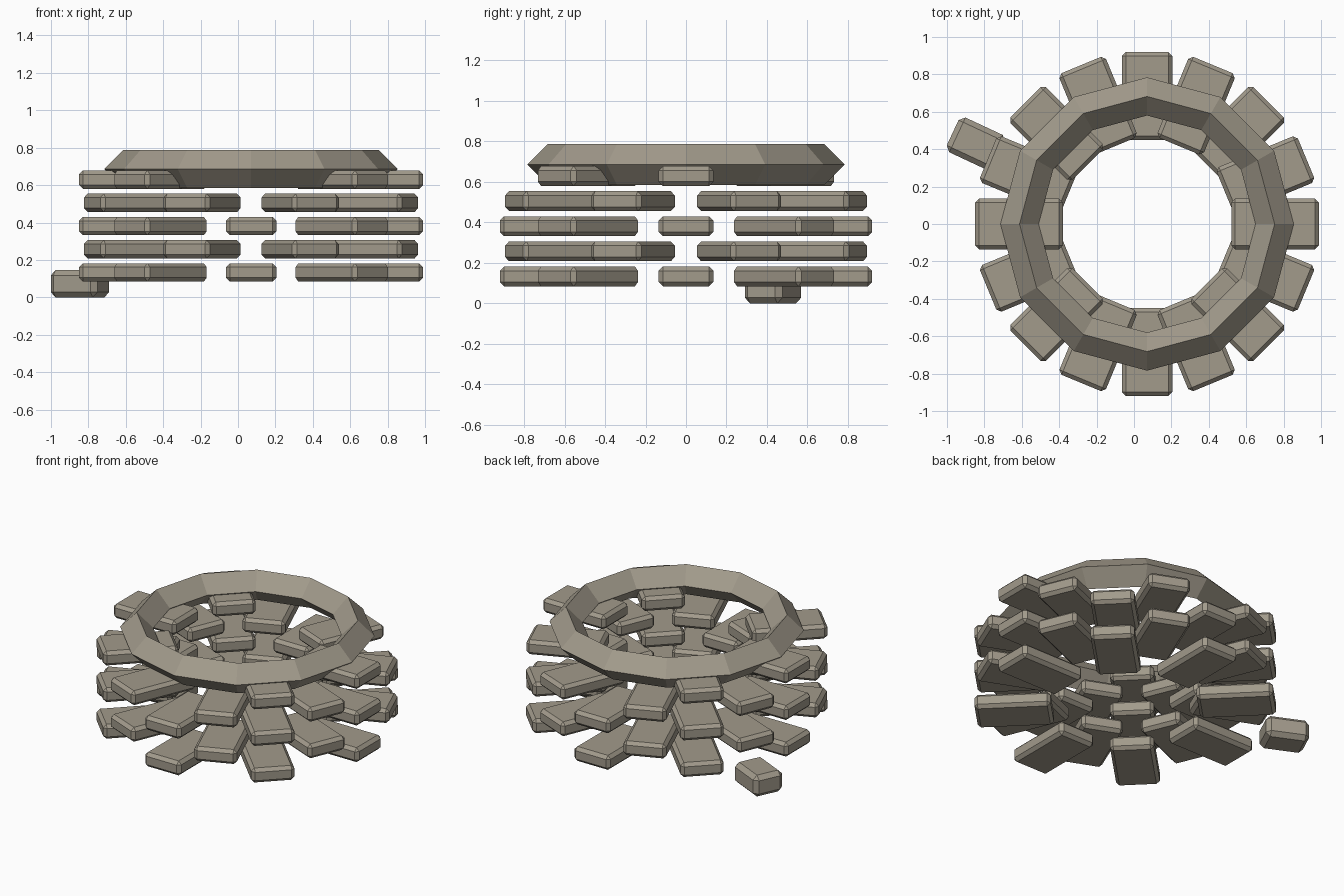
import bpy, math

if "Cube" in bpy.data.objects:
    bpy.data.objects.remove(bpy.data.objects["Cube"])

CX = 0.07                       # the stack's axis; the fallen stone pulls the centre aside
stone = bpy.data.materials.new("weathered stone")
stone.diffuse_color = (0.36, 0.325, 0.26, 1)
stone.use_nodes = True
stone.node_tree.nodes["Principled BSDF"].inputs["Base Color"].default_value = stone.diffuse_color


def block(name, size, loc, angle, bevel):
    """Box with chamfered edges, turned about z."""
    bpy.ops.mesh.primitive_cube_add(size=1, location=loc, rotation=(0, 0, angle))
    ob = bpy.context.object
    ob.name = name
    ob.scale = size
    bpy.ops.object.transform_apply(location=False, rotation=False, scale=True)
    mod = ob.modifiers.new("chamfer", 'BEVEL')
    mod.width = bevel
    mod.segments = 1
    ob.data.materials.append(stone)
    return ob


# Five courses of radial bricks, every other course turned half a step
R_IN, R_OUT = 0.45, 0.92
broken_out = {1, 2, 6}          # gaps in the top course
for course in range(5):
    z = 0.133 + 0.124 * course
    for i in range(8):
        if course == 4 and i in broken_out:
            continue
        a = math.radians(45 * i + 22.5 * (course % 2))
        r = (R_IN + R_OUT) / 2
        block(f"wall_brick_{course + 1}_{i + 1}", (R_OUT - R_IN, 0.27, 0.098),
              (CX + r * math.cos(a), r * math.sin(a), z), a, 0.021)

# Faceted rim with a diamond cross-section
bpy.ops.mesh.primitive_torus_add(major_segments=12, minor_segments=4,
                                 major_radius=0.682, minor_radius=0.102,
                                 location=(CX, 0, 0.686))
rim = bpy.context.object
rim.name = "rim"
rim.data.materials.append(stone)
for p in rim.data.polygons:
    p.use_smooth = False

# Fallen stone on the ground
block("fallen_stone", (0.275, 0.205, 0.145), (-0.845, 0.43, 0.0725),
      math.radians(-25), 0.028)
